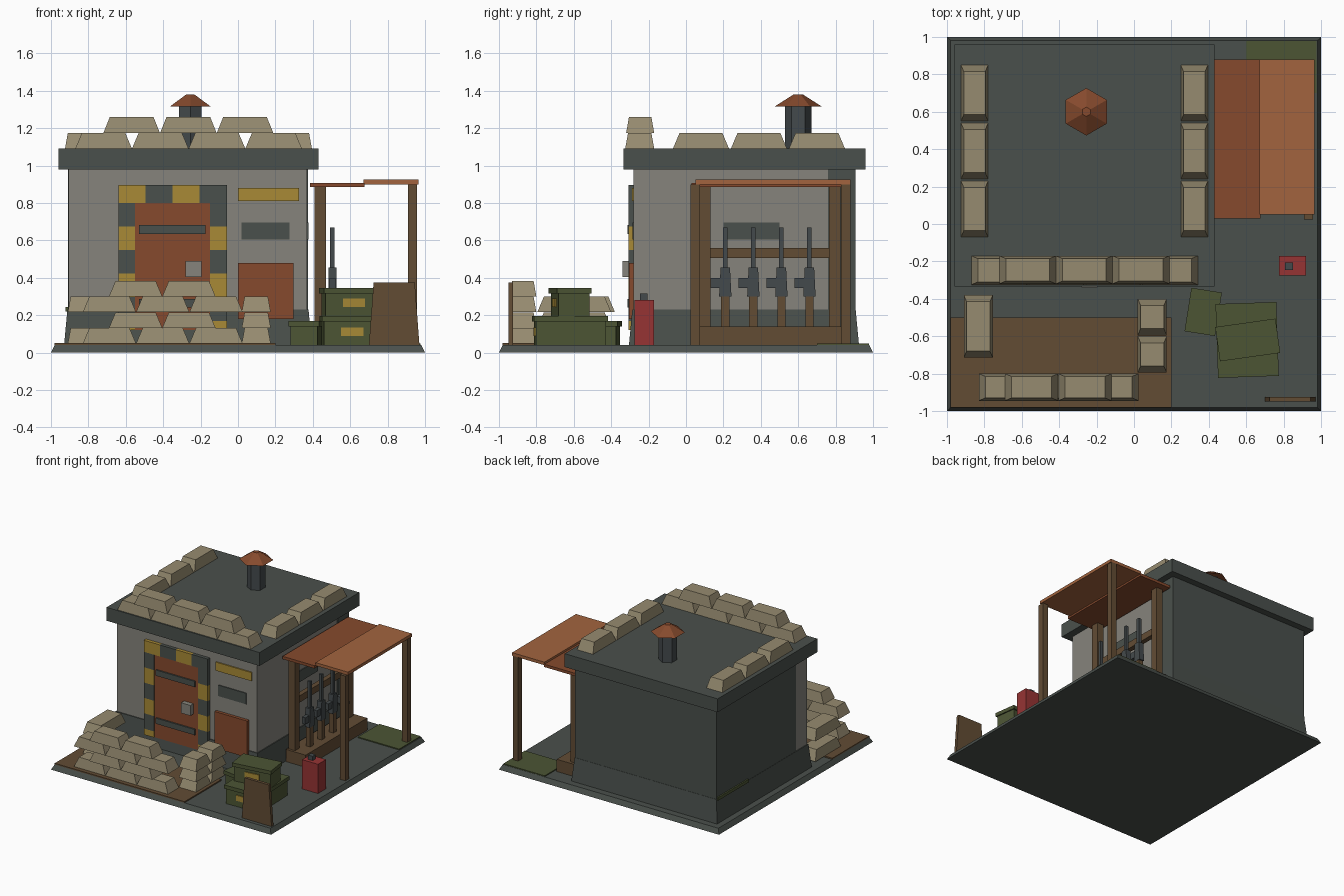
import bpy, bmesh, math
from mathutils import Matrix, Vector

if "Cube" in bpy.data.objects:
    bpy.data.objects.remove(bpy.data.objects["Cube"])


def material(name, r, g, b):
    m = bpy.data.materials.new(name)
    lin = [((c / 255 + 0.055) / 1.055) ** 2.4 for c in (r, g, b)]
    m.diffuse_color = (*lin, 1)
    m.use_nodes = True
    m.node_tree.nodes["Principled BSDF"].inputs["Base Color"].default_value = m.diffuse_color
    return m


DARK = material("dark concrete", 74, 80, 76)
GREY = material("grey wall", 134, 132, 124)
TAN = material("sandbag tan", 150, 139, 112)
RUST = material("rust", 134, 74, 45)
RUST_LIGHT = material("light rust", 162, 100, 62)
WOOD = material("brown wood", 98, 76, 52)
GREEN = material("army green", 76, 85, 52)
YELLOW = material("warning yellow", 168, 138, 54)
RED = material("can red", 150, 52, 52)
METAL = material("gun metal", 68, 74, 76)


def finish(name, bm, mat):
    bmesh.ops.recalc_face_normals(bm, faces=bm.faces)
    me = bpy.data.meshes.new(name)
    bm.to_mesh(me)
    bm.free()
    me.materials.append(mat)
    ob = bpy.data.objects.new(name, me)
    bpy.context.collection.objects.link(ob)
    return ob


def box(name, xs, ys, zs, mat, tx=0, ty=0, rot=0, pivot=None):
    """Box from ranges; the top shrinks by tx, ty per side; rot in degrees about pivot."""
    bm = bmesh.new()
    bmesh.ops.create_cube(bm, size=1)
    c = Vector((sum(xs) / 2, sum(ys) / 2, sum(zs) / 2))
    for v in bm.verts:
        top = v.co.z > 0
        v.co.x *= xs[1] - xs[0] - (2 * tx if top else 0)
        v.co.y *= ys[1] - ys[0] - (2 * ty if top else 0)
        v.co.z *= zs[1] - zs[0]
        v.co += c
    if rot:
        bmesh.ops.rotate(bm, verts=bm.verts, cent=(*(pivot or c.xy), 0),
                         matrix=Matrix.Rotation(math.radians(rot), 3, 'Z'))
    return finish(name, bm, mat)


def hexagon(name, c, r0, r1, z0, z1, mat):
    bm = bmesh.new()
    rings = [[bm.verts.new((c[0] + r * math.sin(i * math.pi / 3),
                            c[1] + r * math.cos(i * math.pi / 3), z)) for i in range(6)]
             for r, z in ((r0, z0), (r1, z1))]
    for ring in rings:
        bm.faces.new(ring)
    for i in range(6):
        j = (i + 1) % 6
        bm.faces.new((rings[0][i], rings[0][j], rings[1][j], rings[1][i]))
    finish(name, bm, mat)


def bag(xs, ys, z, h=0.083):
    long_x = xs[1] - xs[0] > ys[1] - ys[0]
    box("sandbag", xs, ys, (z, z + h), TAN,
        0.035 if long_x else 0.015, 0.015 if long_x else 0.035)


# Ground
box("base_slab", (-1, 1), (-1, 1), (0, 0.04), DARK, 0.02, 0.02)
box("entrance_mat", (-0.98, 0.2), (-0.98, -0.5), (0.038, 0.05), WOOD)
box("grass_patch", (0.6, 0.975), (0.7, 0.978), (0.038, 0.048), GREEN)

# Bunker shell
box("walls", (-0.905, 0.37), (-0.28, 0.9), (0.04, 0.99), GREY)
box("wall_skirt", (-0.93, 0.395), (-0.305, 0.925), (0.04, 0.23), DARK, 0.018, 0.018)
box("back_cladding", (-0.91, 0.375), (0.89, 0.905), (0.2, 0.99), DARK)
box("left_cladding", (-0.91, -0.9), (-0.13, 0.9), (0.2, 0.99), DARK)
box("right_cladding", (0.365, 0.375), (0.76, 0.9), (0.2, 0.99), DARK)
box("moss_strip", (-0.922, -0.9), (0.5, 0.9), (0.22, 0.245), GREEN)
box("roof_slab", (-0.96, 0.43), (-0.335, 0.96), (0.98, 1.09), DARK)

# Chimney
hexagon("chimney_pipe", (-0.255, 0.6), 0.07, 0.07, 1.08, 1.32, METAL)
hexagon("chimney_cap", (-0.255, 0.6), 0.127, 0.025, 1.315, 1.38, RUST)

# Hazard striped door frame
for i in range(4):
    x = -0.64 + 0.145 * i
    box("frame_top_stripe", (x, x + 0.145), (-0.308, -0.275), (0.80, 0.895),
        DARK if i % 2 else YELLOW)
for x in (-0.64, -0.15):
    for i in range(6):
        z = 0.80 - 0.126 * i
        box("frame_side_stripe", (x, x + 0.09), (-0.308, -0.275),
            (max(0.12, z - 0.126), z), YELLOW if i % 2 else DARK)

# Door
box("door", (-0.55, -0.15), (-0.30, -0.275), (0.12, 0.80), RUST)
for z in (0.635, 0.24):
    box("door_bar", (-0.53, -0.175), (-0.312, -0.295), (z, z + 0.047), DARK)
box("door_lock", (-0.28, -0.195), (-0.34, -0.295), (0.405, 0.49), GREY)

# Front and side wall fittings
box("front_slit", (0.02, 0.275), (-0.287, -0.275), (0.605, 0.695), DARK)
box("side_slit", (0.365, 0.377), (0.2, 0.5), (0.605, 0.695), DARK)
box("yellow_plate", (0, 0.325), (-0.29, -0.275), (0.81, 0.88), YELLOW)
box("rust_hatch", (0, 0.297), (-0.305, -0.275), (0.18, 0.48), RUST)

# Roof sandbags
for x in (-0.925, 0.25):
    for y in (-0.07, 0.24, 0.55):
        bag((x, x + 0.145), (y, y + 0.3), 1.09)
for i in range(4):
    x = -0.87 + 0.303 * i
    bag((x, x + 0.303), (-0.325, -0.17), 1.09)
    if i < 3:
        bag((x + 0.15, x + 0.453), (-0.32, -0.17), 1.173, 0.087)

# Entrance sandbag wall
for layer in range(4):
    z = 0.048 + 0.084 * layer
    odd = layer % 2
    for i in range(2 if odd else 3):
        x = (-0.69 if odd else -0.83) + 0.285 * i
        bag((x, x + 0.285), (-0.945, -0.8), z)
    if not odd:
        bag((-0.91, -0.755), (-0.715, -0.38), z)
    if layer < 3:
        for y in (-0.795, -0.595):
            bag((0.02, 0.175), (y, y + 0.195), z)

# Lean-to canopy
box("canopy_panel_inner", (0.385, 0.675), (0.03, 0.88), (0.885, 0.908), RUST)
box("canopy_panel_outer", (0.67, 0.965), (0.05, 0.88), (0.9, 0.925), RUST_LIGHT)
for y in (0.025, 0.83):
    box("outer_post", (0.91, 0.958), (y, y + 0.05), (0.04, 0.9), WOOD)
for y in (0.07, 0.765):
    box("inner_post", (0.41, 0.47), (y, y + 0.06), (0.04, 0.887), WOOD)

# Weapon rack
box("rack_rail", (0.42, 0.46), (0.1, 0.8), (0.505, 0.56), WOOD)
box("rack_bench", (0.4, 0.58), (0.05, 0.85), (0.04, 0.14), WOOD)
for i in range(4):
    y = 0.21 + 0.15 * i
    box("rifle_stock", (0.485, 0.525), (y - 0.022, y + 0.022), (0.14, 0.31), WOOD)
    box("rifle_body", (0.483, 0.527), (y - 0.033, y + 0.033), (0.3, 0.455), METAL, 0, 0.008)
    box("rifle_magazine", (0.49, 0.52), (y - 0.08, y - 0.02), (0.345, 0.4), METAL)
    box("rifle_barrel", (0.491, 0.517), (y - 0.012, y + 0.012), (0.45, 0.67), METAL)


# Ammo crates with lid and label
def crate(cx, cy, w, d, z0, z1, rot, label):
    def part(name, x, y, zs, mat):
        box(name, (cx + x[0], cx + x[1]), (cy + y[0], cy + y[1]), zs, mat,
            rot=rot, pivot=(cx, cy))
    w, d = w / 2, d / 2
    part("crate_body", (-w + .01, w - .01), (-d + .01, d - .01), (z0, z1 - .025), GREEN)
    part("crate_lid", (-w, w), (-d, d), (z1 - .03, z1), GREEN)
    if label:
        part("crate_label", (-.06, .06), (-d + .003, -d + .02), (z0 + .05, z0 + .095), YELLOW)


crate(0.605, -0.62, 0.325, 0.395, 0.04, 0.195, 2, True)
crate(0.608, -0.62, 0.325, 0.185, 0.195, 0.345, 8, True)
crate(0.37, -0.47, 0.165, 0.235, 0.04, 0.17, -9, False)

# Loose board and fuel can
box("leaning_board", (0.7, 0.97), (-0.95, -0.925), (0.04, 0.375), WOOD, 0.025, 0)
box("fuel_can", (0.775, 0.92), (-0.275, -0.17), (0.04, 0.28), RED)
box("fuel_cap", (0.808, 0.85), (-0.245, -0.205), (0.275, 0.315), METAL)
